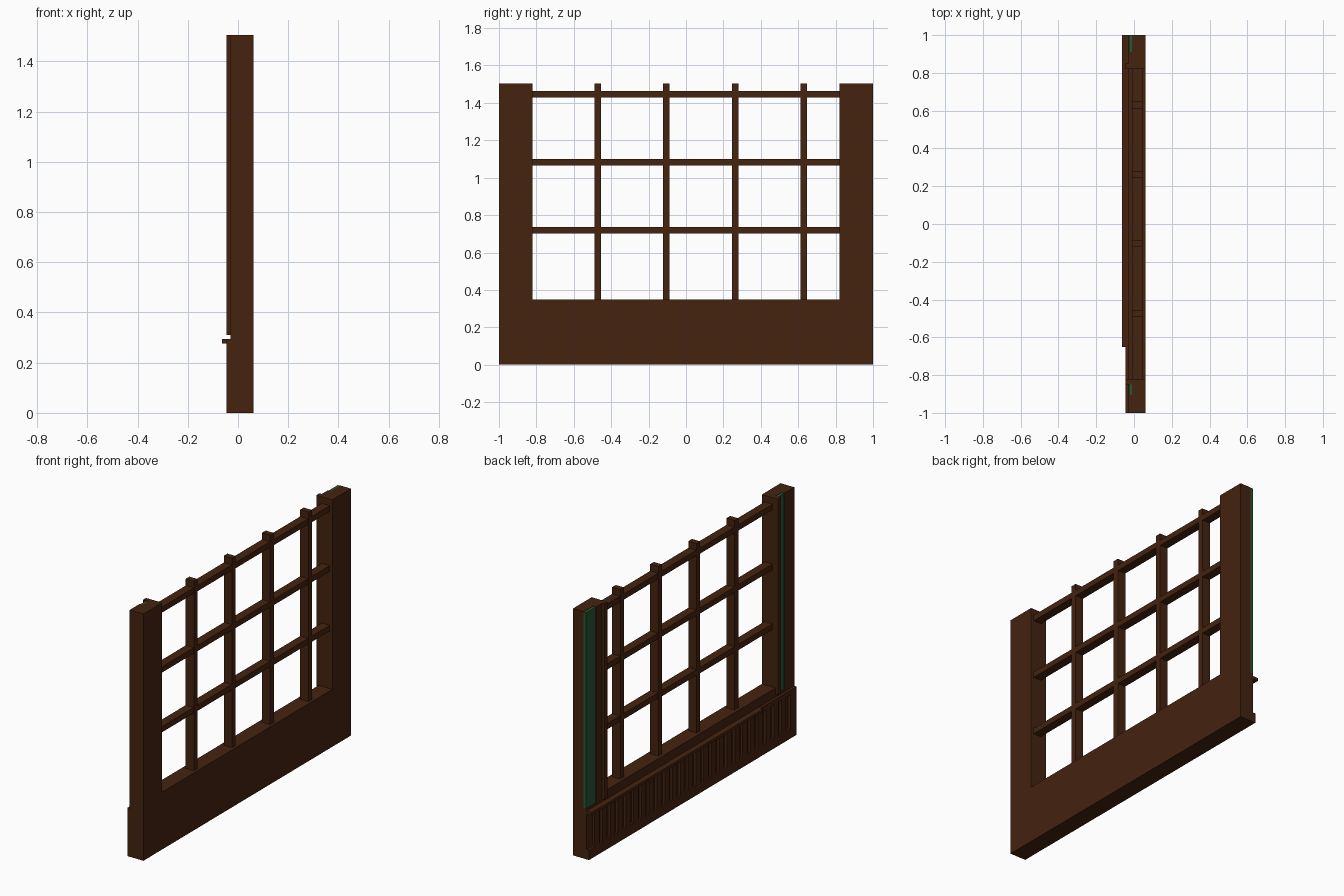
import bpy
import bmesh
from mathutils import Matrix, Vector

cube = bpy.data.objects.get("Cube")
if cube:
    bpy.data.objects.remove(cube, do_unlink=True)


def material(name, rgb):
    m = bpy.data.materials.new(name)
    m.use_nodes = True
    m.diffuse_color = (*rgb, 1)
    bsdf = m.node_tree.nodes["Principled BSDF"]
    bsdf.inputs["Base Color"].default_value = (*rgb, 1)
    bsdf.inputs["Roughness"].default_value = 0.8
    return m


BROWN = material("dark brown wood", (0.058, 0.017, 0.005))
GREEN = material("dark green paint", (0.024, 0.095, 0.036))


def boxes(name, mat, *extents):
    """One object from boxes given as (x0, x1, y0, y1, z0, z1)."""
    bm = bmesh.new()
    for x0, x1, y0, y1, z0, z1 in extents:
        mid = Vector((x0 + x1, y0 + y1, z0 + z1)) / 2
        size = (x1 - x0, y1 - y0, z1 - z0, 1)
        bmesh.ops.create_cube(bm, size=1, matrix=Matrix.Translation(mid) @ Matrix.Diagonal(size))
    mesh = bpy.data.meshes.new(name)
    bm.to_mesh(mesh)
    bm.free()
    mesh.materials.append(mat)
    ob = bpy.data.objects.new(name, mesh)
    bpy.context.collection.objects.link(ob)
    return ob


TOP = 1.505       # overall height
FRONT = 0.062     # flat side of the frame
CORE = -0.01      # rear of the structural core
SKIN = -0.03      # rear of the cladding
RAISED = -0.046   # rear of the raised trim
INNER = 0.82      # half width of the opening
RAIL = 0.35       # top of the bottom rail

# Structural frame
boxes("bottom_rail", BROWN, (SKIN, FRONT, -INNER, INNER, 0, RAIL))
boxes("right_post", BROWN, (CORE, FRONT, -1, -INNER, 0, TOP))
boxes("left_post", BROWN, (CORE, FRONT, INNER, 1, 0, TOP))

# Cladding, green inlays and slim trim on the rear of the posts
boxes("post_cladding", BROWN,
      (SKIN, CORE, -1, -0.905, 0.295, TOP), (SKIN, CORE, 0.85, 0.91, 0.295, TOP),
      (SKIN, CORE, -1, -INNER, 0, 0.31), (SKIN, CORE, INNER, 1, 0, 0.31))
boxes("right_green_inlay", GREEN, (-0.027, CORE, -0.905, -0.85, 0.31, TOP - 0.002))
boxes("left_green_inlay", GREEN, (-0.027, CORE, 0.91, 1, 0.31, TOP - 0.002))
boxes("opening_trim", BROWN,
      (RAISED, CORE, -0.85, -INNER, 0.31, TOP), (RAISED, CORE, INNER, 0.85, 0.31, TOP))

# Window grid
boxes("upright_bars", BROWN,
      *[(CORE, 0.045, y - 0.0175, y + 0.0175, RAIL, TOP) for y in (-0.472, -0.105, 0.263, 0.63)])
boxes("cross_bars", BROWN,
      *[(CORE + 0.001, 0.044, -INNER, INNER, z - 0.0175, z + 0.0175) for z in (0.718, 1.082, 1.447)])

# Plinth, plain ribbed panel and thin ledge on the rear of the bottom rail
boxes("plinth", BROWN, (RAISED, SKIN, -1, 1, 0, 0.06))
boxes("panel_ribs", BROWN,
      (RAISED, SKIN, -1, -0.94, 0.06, 0.292),
      *[(RAISED, SKIN, y, y + 0.045, 0.06, 0.276) for y in (-0.9 + 0.075 * i for i in range(25))])
boxes("panel_cap", BROWN, (RAISED, SKIN, -1, -0.65, 0.265, 0.294))
boxes("ledge", BROWN, (-0.064, SKIN, -0.65, 1, 0.276, 0.295))
